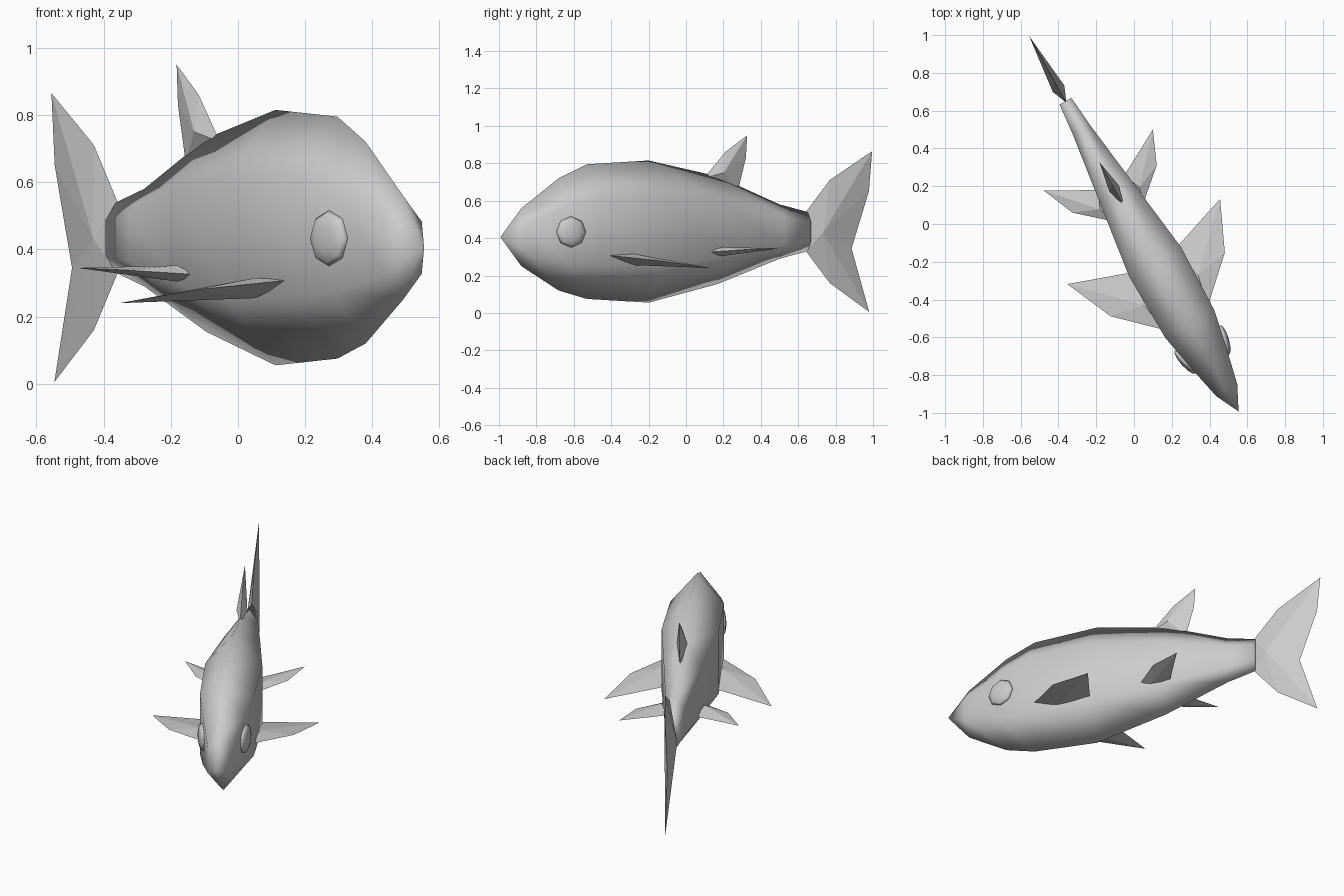
import bpy, bmesh, math
from mathutils import Vector, Matrix

if "Cube" in bpy.data.objects:
    bpy.data.objects.remove(bpy.data.objects["Cube"])

# Fish frame: s runs along the spine to the nose, p is sideways, z is up
FWD = Vector((0.487, -0.873, 0))
SIDE = Vector((0.873, 0.487, 0))

grey = bpy.data.materials.new("plain_grey")
grey.diffuse_color = (0.6, 0.6, 0.6, 1)
grey.use_nodes = True
grey.node_tree.nodes["Principled BSDF"].inputs["Base Color"].default_value = grey.diffuse_color


def place(s, p, z):
    return FWD * s + SIDE * p + Vector((0, 0, z))


def finish(bm, name, smooth):
    bmesh.ops.recalc_face_normals(bm, faces=bm.faces)
    for f in bm.faces:
        f.smooth = smooth
    mesh = bpy.data.meshes.new(name)
    bm.to_mesh(mesh)
    bm.free()
    mesh.materials.append(grey)
    obj = bpy.data.objects.new(name, mesh)
    bpy.context.collection.objects.link(obj)
    return obj


def fin(name, outline, centre, bulge):
    """Lens-shaped fin: sharp outline, thick at the centre."""
    bm = bmesh.new()
    rim = [bm.verts.new(place(*c)) for c in outline]
    mid, off = Vector(centre), Vector(bulge)
    for sign in (1, -1):
        peak = bm.verts.new(place(*(mid + off * sign)))
        for a, b in zip(rim, rim[1:] + rim[:1]):
            bm.faces.new((a, b, peak))
    return finish(bm, name, False)


# Body: six-sided rings along the spine (s, half width, top, bottom)
rings = [(1.008, .064, .56, .25), (.78, .115, .72, .12), (.607, .149, .795, .075),
         (.229, .158, .815, .055), (-.195, .102, .73, .155),
         (-.573, .052, .58, .29), (-.745, .036, .54, .33)]
bm = bmesh.new()
nose = bm.verts.new(place(1.137, 0, .405))
loops = []
for s, w, top, bot in rings:
    c, h = (top + bot) / 2, (top - bot) / 2
    loops.append([bm.verts.new(place(s, p * w, c + k * h)) for p, k in
                  ((0, 1), (1, .5), (1, -.5), (0, -1), (-1, -.5), (-1, .5))])
for i in range(6):
    j = (i + 1) % 6
    bm.faces.new((nose, loops[0][i], loops[0][j]))
    for a, b in zip(loops, loops[1:]):
        bm.faces.new((a[i], b[i], b[j], a[j]))
bm.faces.new(loops[-1])
finish(bm, "body", True)

# Tail and back fins, standing in the middle plane
tail = [(-.735, .54), (-.88, .71), (-1.14, .865), (-1.12, .65), (-1.014, .345),
        (-1.122, .005), (-.88, .16), (-.735, .33)]
fin("tail_fin", [(s, 0, z) for s, z in tail], (-.82, 0, .43), (0, .035, 0))
back = [(-.11, .72), (-.24, .86), (-.375, .95), (-.367, .83), (-.32, .66)]
fin("back_fin", [(s, 0, z) for s, z in back], (-.215, 0, .75), (0, .03, 0))

# Paired fins and eyes
for label, m in (("right", 1), ("left", -1)):
    fin(label + "_front_fin",
        [(s, p * m, z) for s, p, z in ((.57, .13, .31), (.367, .346, .28),
                                       (.106, .463, .24), (.22, .13, .28))],
        (.40, .165 * m, .285), (0, 0, .03))
    fin(label + "_rear_fin",
        [(s, p * m, z) for s, p, z in ((-.075, .10, .325), (-.212, .256, .338),
                                       (-.388, .331, .345), (-.25, .08, .325))],
        (-.155, .12 * m, .328), (0, 0, .024))
    bm = bmesh.new()
    bmesh.ops.create_uvsphere(bm, u_segments=8, v_segments=6, radius=1)
    tilt = Matrix.Rotation(math.radians(-13 * m), 3, 'Z')
    for v in bm.verts:
        x, y, z = v.co
        q = tilt @ Vector((x * .083, z * .024, y * .083))
        v.co = place(.77 + q.x, .119 * m + q.y, .433 + q.z)
    finish(bm, label + "_eye", True)
